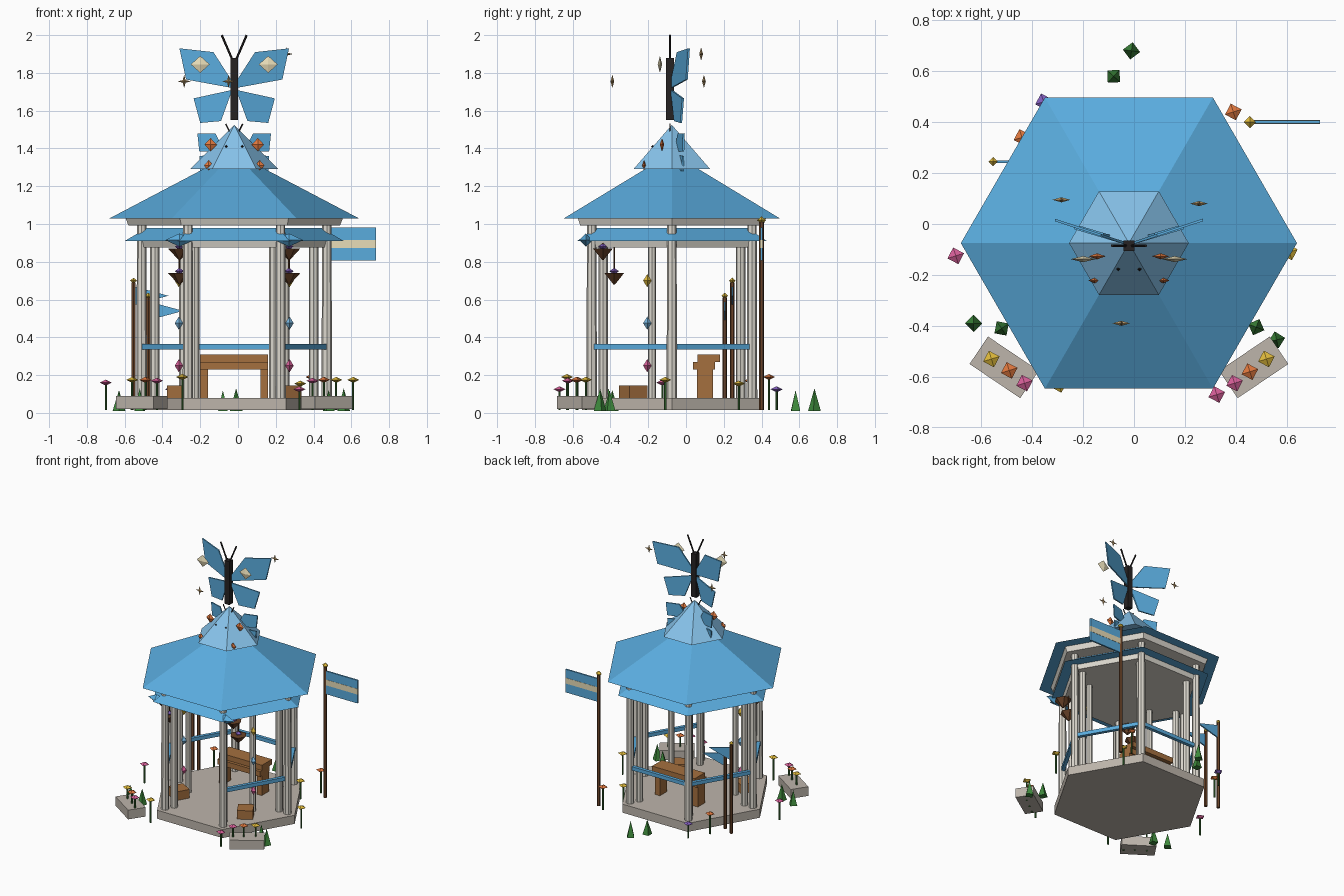
import bpy, bmesh
from math import cos, sin, pi, radians
from mathutils import Vector, Matrix

if "Cube" in bpy.data.objects:
    bpy.data.objects.remove(bpy.data.objects["Cube"])

CX, CY = -0.02, -0.075
PAL = {"blue": "5AACDE", "pale_blue": "88C4EC", "wood": "A5703F", "dark_wood": "6B4429",
       "black": "262222", "cream": "E8DDB8", "yellow": "E2BC3C", "orange": "E2793F",
       "pink": "D9609A", "purple": "8460C0", "green": "3E8A3C", "stem": "3A7034",
       "stone": "BDB5AB", "column": "DDD9CF", "gold": "BFA070", "sky": "7DBCE6"}
mats = {}


def mat(key):
    if key not in mats:
        m = bpy.data.materials.new(key)
        rgb = [int(PAL[key][i:i + 2], 16) / 255 for i in (0, 2, 4)]
        m.diffuse_color = [((c + 0.055) / 1.055) ** 2.4 for c in rgb] + [1]
        m.use_nodes = True
        m.node_tree.nodes["Principled BSDF"].inputs["Base Color"].default_value = m.diffuse_color
        mats[key] = m
    return mats[key]


def finish(bm, name, key):
    bmesh.ops.recalc_face_normals(bm, faces=bm.faces)
    me = bpy.data.meshes.new(name)
    bm.to_mesh(me)
    bm.free()
    me.materials.append(mat(key))
    ob = bpy.data.objects.new(name, me)
    bpy.context.collection.objects.link(ob)
    return ob


def box(name, key, c, s, rz=0):
    bm = bmesh.new()
    bmesh.ops.create_cube(bm, size=1, matrix=Matrix.Translation(c) @ Matrix.Rotation(rz, 4, 'Z') @ Matrix.Diagonal((*s, 1)))
    return finish(bm, name, key)


def cone(name, key, x, y, z0, z1, r0, r1, n=6, turn=0):
    bm = bmesh.new()
    bmesh.ops.create_cone(bm, cap_ends=True, segments=n, radius1=r0, radius2=r1, depth=z1 - z0)
    bmesh.ops.remove_doubles(bm, verts=bm.verts, dist=1e-5)
    # first vertex on +x, plus optional turn
    first = max(bm.verts, key=lambda v: v.co.x - v.co.z)
    a = Vector((1, 0)).angle_signed(first.co.xy)
    bmesh.ops.transform(bm, verts=bm.verts, matrix=Matrix.Translation((x, y, (z0 + z1) / 2)) @ Matrix.Rotation(a + turn, 4, 'Z'))
    return finish(bm, name, key)


def rod(name, key, a, b, r, n=6):
    a, b = Vector(a), Vector(b)
    d = b - a
    bm = bmesh.new()
    bmesh.ops.create_cone(bm, cap_ends=True, segments=n, radius1=r, radius2=r, depth=d.length,
                          matrix=Matrix.Translation((a + b) / 2) @ d.to_track_quat('Z', 'Y').to_matrix().to_4x4())
    return finish(bm, name, key)


def gem(name, key, c, s, rz=0):
    """Octahedron with half sizes s."""
    bm = bmesh.new()
    ring = [bm.verts.new((cos(i * pi / 2) * s[0], sin(i * pi / 2) * s[1], 0)) for i in range(4)]
    for z in (s[2], -s[2]):
        tip = bm.verts.new((0, 0, z))
        for i in range(4):
            bm.faces.new((ring[i], ring[(i + 1) % 4], tip))
    bmesh.ops.transform(bm, verts=bm.verts, matrix=Matrix.Translation(c) @ Matrix.Rotation(rz, 4, 'Z'))
    return finish(bm, name, key)


def star(name, key, c, r):
    """Four-pointed star facing front."""
    bm = bmesh.new()
    ring = [bm.verts.new((cos(i * pi / 4) * r * (1 - .7 * (i % 2)), 0, sin(i * pi / 4) * r * (1 - .7 * (i % 2)))) for i in range(8)]
    for y in (-.01, .01):
        tip = bm.verts.new((0, y, 0))
        for i in range(8):
            bm.faces.new((ring[i], ring[(i + 1) % 8], tip))
    bmesh.ops.translate(bm, verts=bm.verts, vec=c)
    return finish(bm, name, key)


def sheet(name, key, pts, y, t=.01, slope=0, flip=1):
    """Flat outline in x-z (x relative to the centre line), y swept back by slope*|x|."""
    bm = bmesh.new()
    f, b = [[bm.verts.new((CX + flip * x, y + slope * abs(x) + o, z)) for x, z in pts] for o in (-t / 2, t / 2)]
    bm.faces.new(f)
    bm.faces.new(b[::-1])
    for i in range(len(pts)):
        j = (i + 1) % len(pts)
        bm.faces.new((f[i], b[i], b[j], f[j]))
    return finish(bm, name, key)


# base, ceilings and roofs
for name, key, z0, z1, r0, r1 in [
        ("base", "stone", .015, .08, .55, .55), ("lower_ceiling", "column", .875, .912, .49, .5),
        ("lower_roof", "blue", .91, .98, .58, .46), ("upper_ceiling", "column", .992, 1.03, .56, .575),
        ("main_roof", "blue", 1.03, 1.29, .66, .165), ("roof_cap", "pale_blue", 1.29, 1.525, .235, 0)]:
    cone(name, key, CX, CY, z0, z1, r0, r1)

# columns in outer and inner rings, rails on all edges but the front
corner = [Vector((CX + .49 * cos(i * pi / 3), CY + .49 * sin(i * pi / 3), .35)) for i in range(6)]
for i in range(6):
    c, s = cos(i * pi / 3), sin(i * pi / 3)
    cone("outer_column", "column", CX + .49 * c, CY + .49 * s, .08, .995, .028, .025, 8)
    cone("inner_column", "column", CX + .42 * c, CY + .42 * s, .08, .88, .025, .025, 8)
    if i != 4:
        a, b = corner[i], corner[(i + 1) % 6]
        d = b - a
        box("rail", "blue", (a + b) / 2, (d.length + .02, .025, .028), Vector((1, 0)).angle_signed(d.xy) * -1)

# mirrored details
for m in (-1, 1):
    X = lambda x: CX + m * x
    # garland posts with gems
    cone("garland_post", "column", X(.27), -.18, .08, .88, .022, .022, 8)
    for z, key in ((.7, "yellow"), (.475, "sky"), (.25, "pink")):
        gem("garland_gem", key, (X(.293), -.205, z), (.022, .022, .035))
    # hanging baskets
    for y, z in ((-.44, .87), (-.38, .74)):
        cone("basket", "dark_wood", X(.29), y, z - .06, z, .005, .06, 6)
        gem("basket_flower", "purple", (X(.29), y, z + .01), (.025, .025, .018))
        rod("basket_cord", "dark_wood", (X(.29), y, z), (X(.29), y, .9), .004, 4)
    gem("eave_ornament", "blue", (X(.29), -.53, .915), (.075, .035, .035))
    # stool and planter
    box("stool", "wood", (X(.28), -.28, .113), (.11, .11, .066), m * radians(30))
    box("planter", "stone", (X(.49), -.563, .055), (.24, .13, .07), m * radians(34))
    # finial butterfly
    sheet("upper_wing", "blue", [(.01, 1.72), (.02, 1.77), (.11, 1.91), (.29, 1.93), (.255, 1.765)], -.08, slope=.33, flip=m)
    sheet("lower_wing", "blue", [(.01, 1.71), (.215, 1.665), (.18, 1.535), (.07, 1.545)], -.08, slope=.3, flip=m)
    gem("wing_spot", "cream", (X(.18), -.138, 1.845), (.05, .012, .045))
    rod("antenna", "black", (X(.01), -.085, 1.87), (X(.066), -.085, 2.0), .006)
    # small butterfly on the roof cap
    sheet("cap_upper_wing", "blue", [(.05, 1.385), (.1, 1.48), (.195, 1.48), (.185, 1.385)], -.07, slope=.3, flip=m)
    sheet("cap_lower_wing", "blue", [(.05, 1.37), (.185, 1.36), (.18, 1.28), (.06, 1.28)], -.07, slope=.3, flip=m)
    gem("cap_spot", "orange", (X(.125), -.127, 1.42), (.033, .012, .035))
    gem("cap_low_spot", "orange", (X(.135), -.222, 1.31), (.025, .01, .028))
    gem("cap_eye", "black", (X(.042), -.177, 1.41), (.008, .008, .008))
    rod("cap_antenna", "black", (X(.02), -.085, 1.48), (X(.045), -.085, 1.53), .004)
box("butterfly_body", "black", (CX, -.085, 1.715), (.042, .042, .33))

# sparkles
for p in ((-.285, .095, 1.755), (-.05, -.39, 1.755), (.255, .08, 1.9)):
    star("sparkle", "gold", p, .035)

# bench
box("bench_seat", "wood", (CX, .095, .25), (.36, .115, .04))
box("bench_back", "wood", (CX, .12, .29), (.36, .12, .04))
for x in (-.18, .14):
    box("bench_leg", "wood", (x, .1, .155), (.04, .085, .15))

# flag with stripe
rod("flag_pole", "dark_wood", (.455, .4, .015), (.455, .4, 1.01), .013)
gem("flag_knob", "yellow", (.455, .4, 1.02), (.024, .024, .02))
box("flag", "blue", (.597, .4, .893), (.265, .012, .175))
box("flag_stripe", "cream", (.597, .4, .895), (.266, .015, .043))

# pennants
for x, y, top in ((-.553, .245, .69), (-.475, .205, .61)):
    rod("pennant_pole", "dark_wood", (x, y, .015), (x, y, top), .012)
    gem("pennant_knob", "yellow", (x, y, top + .01), (.018, .018, .016))
    h = x - CX
    sheet("pennant", "blue", [(h, top - .02), (h, top - .12), (h + .185, top - .07)], y)

# flowers
for x, y, z, key in [
        (-.56, -.53, .175, "yellow"), (-.49, -.575, .175, "orange"), (-.43, -.625, .17, "pink"),
        (.52, -.53, .175, "yellow"), (.455, -.58, .175, "orange"), (.395, -.625, .17, "pink"),
        (.325, -.67, .125, "pink"), (-.70, -.125, .16, "pink"), (.39, .44, .19, "orange"),
        (-.44, .34, .17, "orange"), (-.355, .48, .125, "purple"), (-.295, -.63, .19, "yellow"),
        (.61, -.11, .175, "yellow"), (.33, .28, .155, "yellow")]:
    rod("flower_stem", "stem", (x, y, .015), (x, y, z), .006)
    gem("flower_head", key, (x, y, z), (.034, .034, .016), .3)

# shrubs
for i, (x, y) in enumerate([(-.63, -.39), (-.52, -.41), (.48, -.405), (.56, -.455), (-.08, .58), (-.01, .68)]):
    cone("shrub", "green", x, y, .01, .12 + .01 * (i % 2), .034, 0, 4, i * .6)
